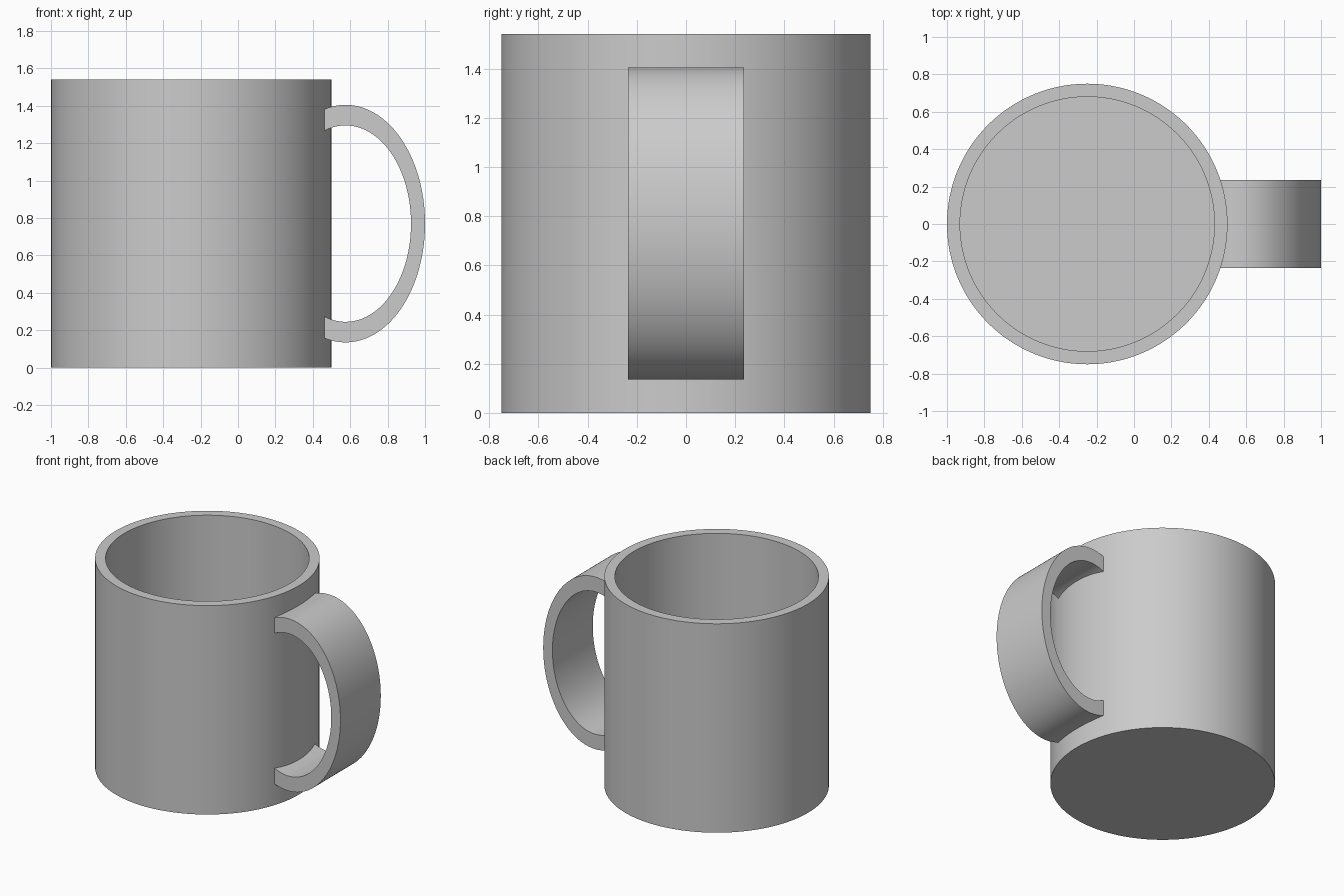
import bpy, bmesh
from math import acos, cos, sin, pi, radians
from mathutils import Vector

default = bpy.data.objects.get("Cube")
if default:
    bpy.data.objects.remove(default, do_unlink=True)

grey = bpy.data.materials.new("light grey")
grey.use_nodes = True
grey.diffuse_color = (0.6, 0.6, 0.6, 1)
grey.node_tree.nodes["Principled BSDF"].inputs["Base Color"].default_value = (0.6, 0.6, 0.6, 1)

CUP_X, RADIUS, INNER, HEIGHT, FLOOR = -0.25, 0.75, 0.68, 1.54, 0.07


def finish(name, bm):
    """Turn a bmesh into a smooth shaded object with sharp edges kept."""
    bmesh.ops.remove_doubles(bm, verts=bm.verts, dist=1e-5)
    bmesh.ops.recalc_face_normals(bm, faces=bm.faces)
    mesh = bpy.data.meshes.new(name)
    bm.to_mesh(mesh)
    bm.free()
    mesh.materials.append(grey)
    obj = bpy.data.objects.new(name, mesh)
    bpy.context.collection.objects.link(obj)
    bpy.ops.object.select_all(action='DESELECT')
    obj.select_set(True)
    bpy.context.view_layer.objects.active = obj
    bpy.ops.object.shade_smooth_by_angle(angle=radians(30))
    return obj


# Cup: wall and floor profile turned about the vertical axis
bm = bmesh.new()
profile = [(0, 0), (RADIUS, 0), (RADIUS, HEIGHT), (INNER, HEIGHT), (INNER, FLOOR), (0, FLOOR)]
verts = [bm.verts.new((r, 0, z)) for r, z in profile]
edges = [bm.edges.new(pair) for pair in zip(verts, verts[1:])]
bmesh.ops.spin(bm, geom=verts + edges, cent=(0, 0, 0), axis=(0, 0, 1),
               angle=2 * pi, steps=128, use_merge=False)
finish("cup_body", bm).location.x = CUP_X

# Handle: flat elliptical band whose ends are buried in the cup wall
CENTRE_X, CENTRE_Z, HALF_WIDTH, END_X = 0.575, 0.77, 0.235, 0.445
STEPS = 80


def arc(rx, rz):
    """Points of an ellipse from the lower end to the upper end."""
    limit = acos((END_X - CENTRE_X) / rx)
    angles = [limit * (2 * i / STEPS - 1) for i in range(STEPS + 1)]
    return [Vector((CENTRE_X + rx * cos(a), -HALF_WIDTH, CENTRE_Z + rz * sin(a))) for a in angles]


bm = bmesh.new()
outer = [bm.verts.new(p) for p in arc(0.425, 0.635)]
inner = [bm.verts.new(p) for p in arc(0.35, 0.525)]
side = [bm.faces.new((outer[i], outer[i + 1], inner[i + 1], inner[i])) for i in range(STEPS)]
result = bmesh.ops.extrude_face_region(bm, geom=side, use_keep_orig=True)
moved = [g for g in result["geom"] if isinstance(g, bmesh.types.BMVert)]
bmesh.ops.translate(bm, verts=moved, vec=(0, 2 * HALF_WIDTH, 0))
finish("handle", bm)
